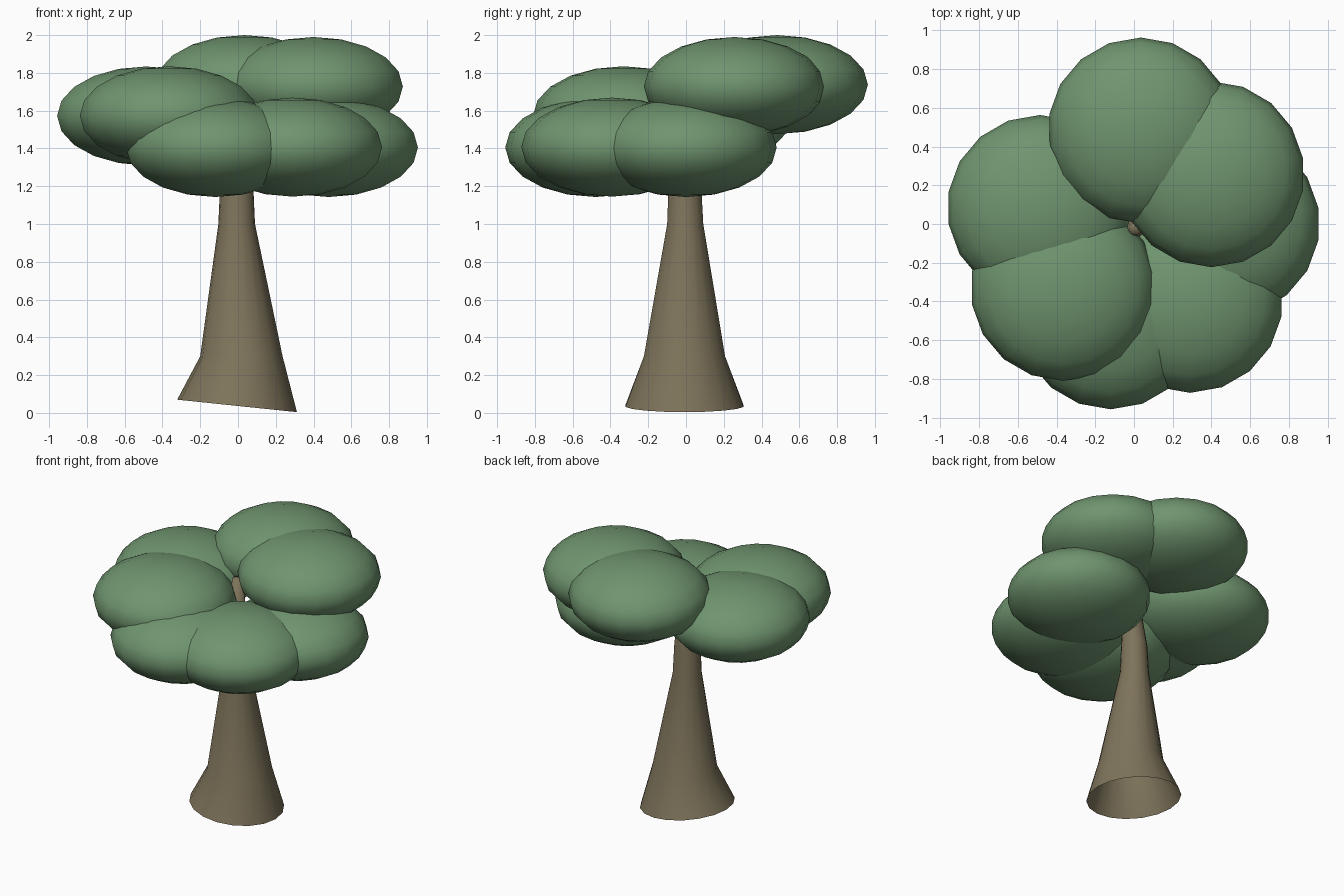
import bpy, bmesh, math

if "Cube" in bpy.data.objects:
    bpy.data.objects.remove(bpy.data.objects["Cube"], do_unlink=True)


def material(name, color):
    mat = bpy.data.materials.new(name)
    mat.use_nodes = True
    mat.diffuse_color = color
    mat.node_tree.nodes["Principled BSDF"].inputs["Base Color"].default_value = color
    return mat


def add_object(name, bm, mat):
    bmesh.ops.recalc_face_normals(bm, faces=bm.faces)
    mesh = bpy.data.meshes.new(name)
    bm.to_mesh(mesh)
    bm.free()
    mesh.materials.append(mat)
    mesh.shade_smooth()
    obj = bpy.data.objects.new(name, mesh)
    bpy.context.collection.objects.link(obj)
    return obj


leaf_green = material("leaf green", (0.16, 0.30, 0.16, 1))
bark_brown = material("bark brown", (0.21, 0.175, 0.105, 1))

# Trunk: lofted rings (centre x, centre y, height, radius, tilt), open at the base
RINGS = [
    (-0.005, -0.008, 0.037, 0.317, -0.104),
    (0.018, -0.008, 0.30, 0.218, 0),
    (-0.007, -0.004, 1.0, 0.097, 0),
    (-0.007, -0.006, 1.2, 0.088, 0),
    (0.01, -0.02, 1.7, 0.035, 0),
]
SIDES = 18
bm = bmesh.new()
loops = []
for cx, cy, z, r, tilt in RINGS:
    loop = []
    for i in range(SIDES):
        a = math.tau * i / SIDES
        dx, dy = r * math.cos(a), r * math.sin(a)
        loop.append(bm.verts.new((cx + dx, cy + dy, z + tilt * dx)))
    loops.append(loop)
for low, high in zip(loops, loops[1:]):
    for i in range(SIDES):
        j = (i + 1) % SIDES
        bm.faces.new((low[i], low[j], high[j], high[i]))
bm.faces.new(loops[-1])
add_object("trunk", bm, bark_brown)

# Foliage: equal flattened spheres spiralling up around the trunk
CLUMPS = {
    "right_side_low": (0.48, 0.0, 1.405),
    "front_right_low": (0.29, -0.392, 1.407),
    "front_low": (-0.12, -0.477, 1.405),
    "front_left_middle": (-0.365, -0.33, 1.573),
    "back_left_middle": (-0.485, 0.083, 1.572),
    "back_high": (0.035, 0.483, 1.738),
    "back_right_high": (0.40, 0.257, 1.728),
}
for name, centre in CLUMPS.items():
    bm = bmesh.new()
    bmesh.ops.create_uvsphere(bm, u_segments=18, v_segments=10, radius=1)
    bmesh.ops.scale(bm, vec=(0.48, 0.48, 0.262), verts=bm.verts)
    foliage = add_object("foliage_" + name, bm, leaf_green)
    foliage.location = centre
